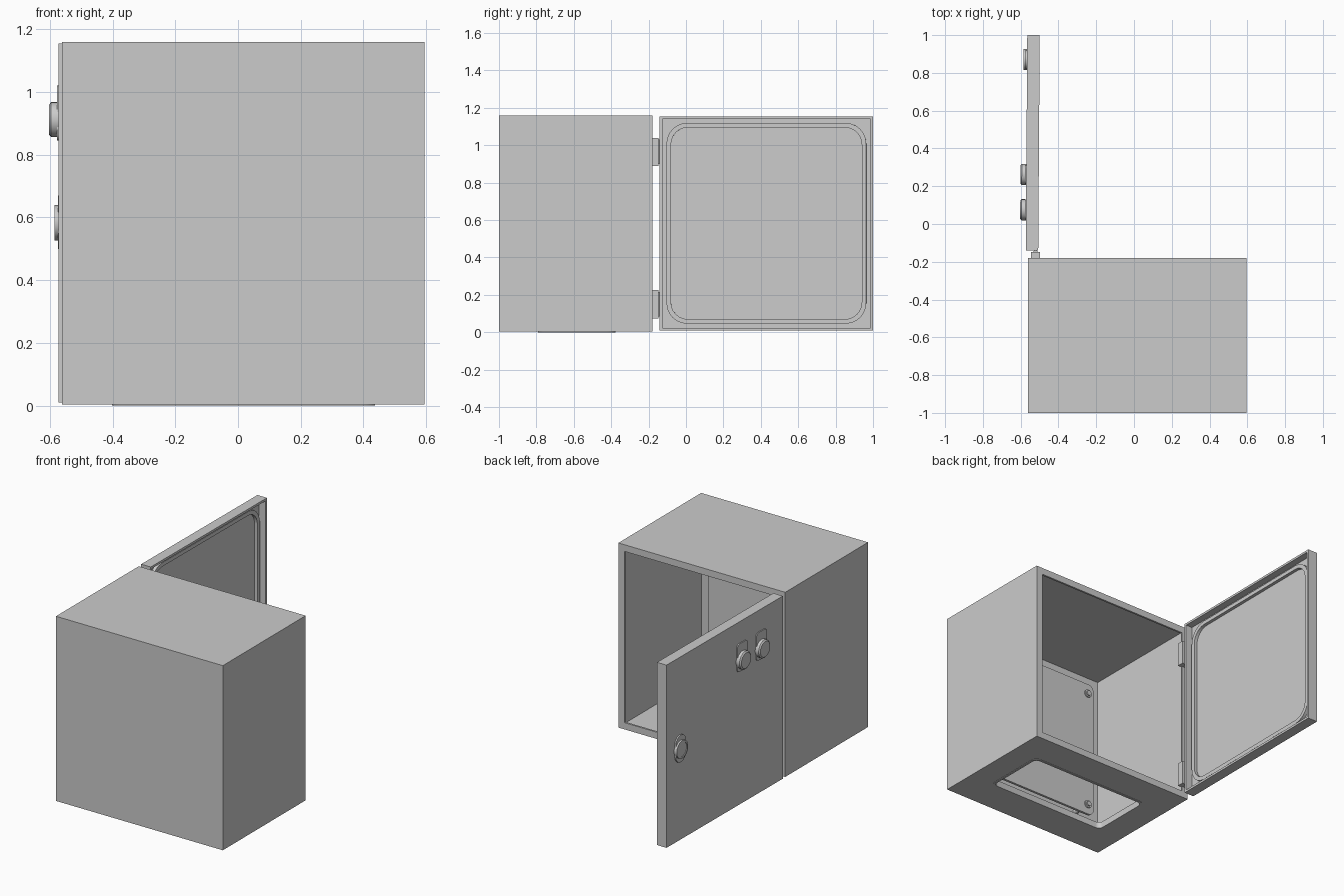
import bpy, bmesh
from math import sin, cos, pi, radians
from mathutils import Matrix, Vector

if "Cube" in bpy.data.objects:
    bpy.data.objects.remove(bpy.data.objects["Cube"])

# axis mapping: 2D outline (a, b) at depth d -> 3D point
MAP = {'x': lambda a, b, d: (d, a, b),
       'y': lambda a, b, d: (a, d, b),
       'z': lambda a, b, d: (a, b, d)}


def rect(a0, a1, b0, b1, r=0.0, n=6):
    """Rectangle outline, with rounded corners when r > 0."""
    if r == 0:
        return [(a0, b0), (a1, b0), (a1, b1), (a0, b1)]
    pts = []
    corners = [(a1 - r, b1 - r), (a0 + r, b1 - r), (a0 + r, b0 + r), (a1 - r, b0 + r)]
    for k, (ca, cb) in enumerate(corners):
        for i in range(n + 1):
            t = (k + i / n) * pi / 2
            pts.append((ca + r * cos(t), cb + r * sin(t)))
    return pts


def circle(a, b, r, n=24):
    return [(a + r * cos(2 * pi * i / n), b + r * sin(2 * pi * i / n)) for i in range(n)]


def loft(name, axis, loops, closed=False, smooth=True):
    """Join (outline, depth) loops with quads; cap the ends or close into a ring."""
    bm = bmesh.new()
    vs = [[bm.verts.new(MAP[axis](a, b, d)) for a, b in pts] for pts, d in loops]
    pairs = list(zip(vs, vs[1:])) + ([(vs[-1], vs[0])] if closed else [])
    for lo, hi in pairs:
        for i in range(len(lo)):
            j = (i + 1) % len(lo)
            bm.faces.new((lo[i], lo[j], hi[j], hi[i]))
    if not closed:
        bm.faces.new(vs[0])
        bm.faces.new(vs[-1])
    bmesh.ops.recalc_face_normals(bm, faces=bm.faces)
    me = bpy.data.meshes.new(name)
    bm.to_mesh(me)
    bm.free()
    ob = bpy.data.objects.new(name, me)
    bpy.context.collection.objects.link(ob)
    if smooth:
        bpy.ops.object.select_all(action='DESELECT')
        ob.select_set(True)
        bpy.context.view_layer.objects.active = ob
        bpy.ops.object.shade_smooth_by_angle(angle=radians(30))
    return ob


def prism(name, axis, outline, d0, d1):
    return loft(name, axis, [(outline, d0), (outline, d1)])


def ring(name, axis, outer, inner, d0, d1):
    return loft(name, axis, [(outer, d0), (outer, d1), (inner, d1), (inner, d0)], True)


# cabinet shell with an inward flange around the open side
X0, X1, Z0, Z1 = -0.562, 0.595, 0.003, 1.16
Y0, Y1, T, F = -1.0, -0.18, 0.012, 0.042


def inset(d):
    return rect(X0 + d, X1 - d, Z0 + d, Z1 - d)


body = loft('cabinet_body', 'y', [
    (inset(0), Y0), (inset(0), Y1), (inset(F), Y1), (inset(F), Y1 - T),
    (inset(T), Y1 - T), (inset(T), Y0 + T)], smooth=False)

# cable opening in the floor, with a raised lip
cutter = prism('floor_cutter', 'z', rect(-0.40, 0.435, -0.79, -0.38, 0.04), -0.1, 0.1)
mod = body.modifiers.new('floor_opening', 'BOOLEAN')
mod.operation, mod.solver, mod.object = 'DIFFERENCE', 'EXACT', cutter
bpy.ops.object.select_all(action='DESELECT')
body.select_set(True)
bpy.context.view_layer.objects.active = body
bpy.ops.object.modifier_apply(modifier=mod.name)
bpy.data.objects.remove(cutter)
ring('floor_opening_lip', 'z', rect(-0.402, 0.437, -0.792, -0.378, 0.042),
     rect(-0.388, 0.423, -0.778, -0.392, 0.03), 0.0, 0.04)

# mounting plate standing off the closed wall, on four studs
prism('mounting_plate', 'y', rect(-0.42, 0.455, 0.14, 1.02, 0.04), -0.885, -0.87)
for x in (-0.375, 0.41):
    for z in (0.205, 0.955):
        prism('plate_stud', 'y', circle(x, z, 0.016), Y0 + T, -0.855)
        ring('stud_collar', 'y', circle(x, z, 0.025), circle(x, z, 0.016), -0.87, -0.863)

# hinges between cabinet and door
for z in (0.075, 0.89):
    prism('hinge_block', 'y', rect(-0.545, -0.497, z, z + 0.15), Y1 - 0.01, -0.147)
    prism('hinge_pin', 'z', circle(-0.521, -0.15, 0.012, 16), z + 0.01, z + 0.14)

# door: shallow tray opening towards +x, with a sealing gasket
D0, D1 = -0.573, -0.507
EDGE = (-0.14, 1.0, 0.01, 1.155)


def door_rect(d, r=0.0):
    a0, a1, b0, b1 = EDGE
    return rect(a0 + d, a1 - d, b0 + d, b1 - d, r)


door = [
    loft('door_panel', 'x', [
        (door_rect(0), D0), (door_rect(0), D1), (door_rect(0.014), D1),
        (door_rect(0.014), D0 + 0.022)], smooth=False),
    ring('door_gasket', 'x', door_rect(0.036, 0.11), door_rect(0.06, 0.09),
         D0 + 0.02, D0 + 0.042)]

# locks: backing plate plus knob on the outer side of the door
for y in (0.075, 0.262):
    door.append(prism('lock_plate', 'x', rect(y - 0.05, y + 0.05, 0.845, 1.02, 0.02), D0, D0 - 0.006))
    door.append(loft('lock_knob', 'x', [
        (circle(y, 0.912, 0.056), D0), (circle(y, 0.912, 0.056), D0 - 0.024),
        (circle(y, 0.912, 0.048), D0 - 0.031)]))
door.append(prism('latch_plate', 'x', rect(0.82, 0.92, 0.50, 0.67, 0.0499), D0, D0 - 0.008))
door.append(ring('latch_ring', 'x', circle(0.87, 0.583, 0.056), circle(0.87, 0.583, 0.046),
                 D0, D0 - 0.019))
door.append(prism('latch_core', 'x', circle(0.87, 0.583, 0.047), D0, D0 - 0.015))

# door stands very slightly past square
pivot = Vector((D0, -0.14, 0))
turn = Matrix.Translation(pivot) @ Matrix.Rotation(radians(-0.4), 4, 'Z') @ Matrix.Translation(-pivot)
for ob in door:
    ob.data.transform(turn)
